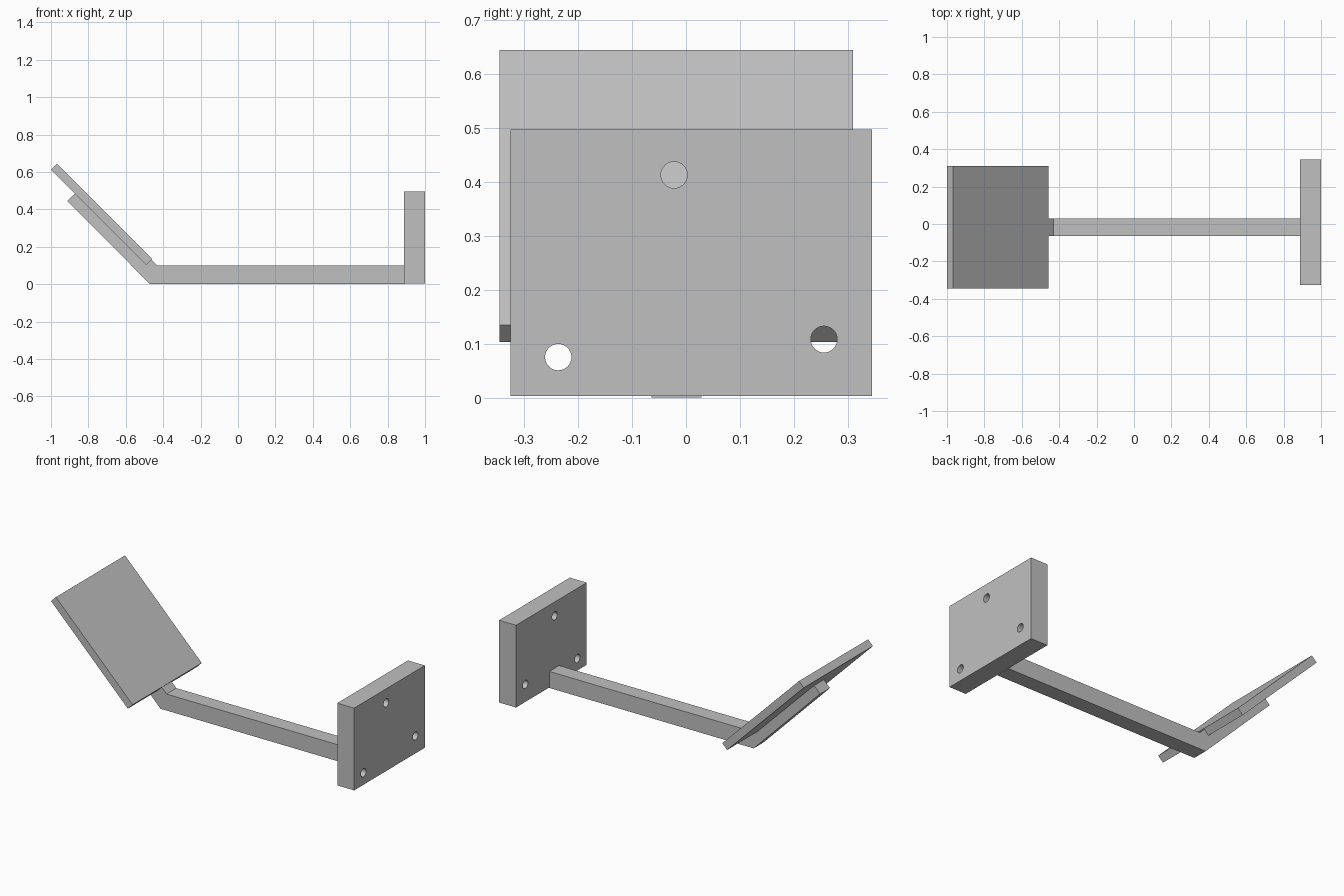
import bpy
import bmesh
from mathutils import Matrix, Vector

cube = bpy.data.objects.get("Cube")
if cube:
    bpy.data.objects.remove(cube, do_unlink=True)

grey = bpy.data.materials.new("plain grey")
grey.use_nodes = True
colour = (0.53, 0.53, 0.53, 1)
grey.diffuse_color = colour
grey.node_tree.nodes["Principled BSDF"].inputs["Base Color"].default_value = colour


def add_object(name, bm):
    """Turn a bmesh into a flat shaded grey object."""
    bmesh.ops.recalc_face_normals(bm, faces=bm.faces)
    mesh = bpy.data.meshes.new(name)
    bm.to_mesh(mesh)
    bm.free()
    mesh.materials.append(grey)
    obj = bpy.data.objects.new(name, mesh)
    bpy.context.scene.collection.objects.link(obj)
    return obj


def extrude_profile(name, points, y0, y1):
    """Sweep an x-z outline along y."""
    bm = bmesh.new()
    face = bm.faces.new([bm.verts.new((x, y0, z)) for x, z in points])
    grown = bmesh.ops.extrude_face_region(bm, geom=[face])["geom"]
    moved = [v for v in grown if isinstance(v, bmesh.types.BMVert)]
    bmesh.ops.translate(bm, verts=moved, vec=(0, y1 - y0, 0))
    return add_object(name, bm)


# Bent square arm with a mitred corner
extrude_profile("bent_arm",
                [(0.89, 0), (-0.47, 0), (-0.912, 0.445), (-0.843, 0.513),
                 (-0.43, 0.099), (0.89, 0.099)], -0.064, 0.029)

# Tilted panel resting over the raised end of the arm
extrude_profile("tilted_panel",
                [(-1, 0.613), (-0.968, 0.645), (-0.458, 0.135), (-0.49, 0.103)],
                -0.346, 0.31)

# Upright mounting plate
plate = extrude_profile("mounting_plate",
                        [(0.888, 0.003), (1, 0.003), (1, 0.497), (0.888, 0.497)],
                        -0.326, 0.345)

# Three screw holes through the mounting plate
bm = bmesh.new()
for y, z in [(-0.022, 0.413), (-0.237, 0.075), (0.256, 0.108)]:
    place = Matrix.Translation(Vector((0.945, y, z))) @ Matrix.Rotation(1.5707963, 4, "Y")
    bmesh.ops.create_cone(bm, cap_ends=True, segments=32, radius1=0.0245,
                          radius2=0.0245, depth=0.3, matrix=place)
cutter = add_object("hole_cutter", bm)
cutter.hide_render = True
cutter.hide_viewport = True
cutter.display_type = "WIRE"

holes = plate.modifiers.new("screw_holes", "BOOLEAN")
holes.operation = "DIFFERENCE"
holes.solver = "EXACT"
holes.object = cutter

# Smooth the hole walls while keeping the plate edges sharp
bpy.ops.object.select_all(action="DESELECT")
bpy.context.view_layer.objects.active = plate
plate.select_set(True)
bpy.ops.object.modifier_apply(modifier=holes.name)
bpy.ops.object.shade_smooth_by_angle()
bpy.data.objects.remove(cutter, do_unlink=True)
